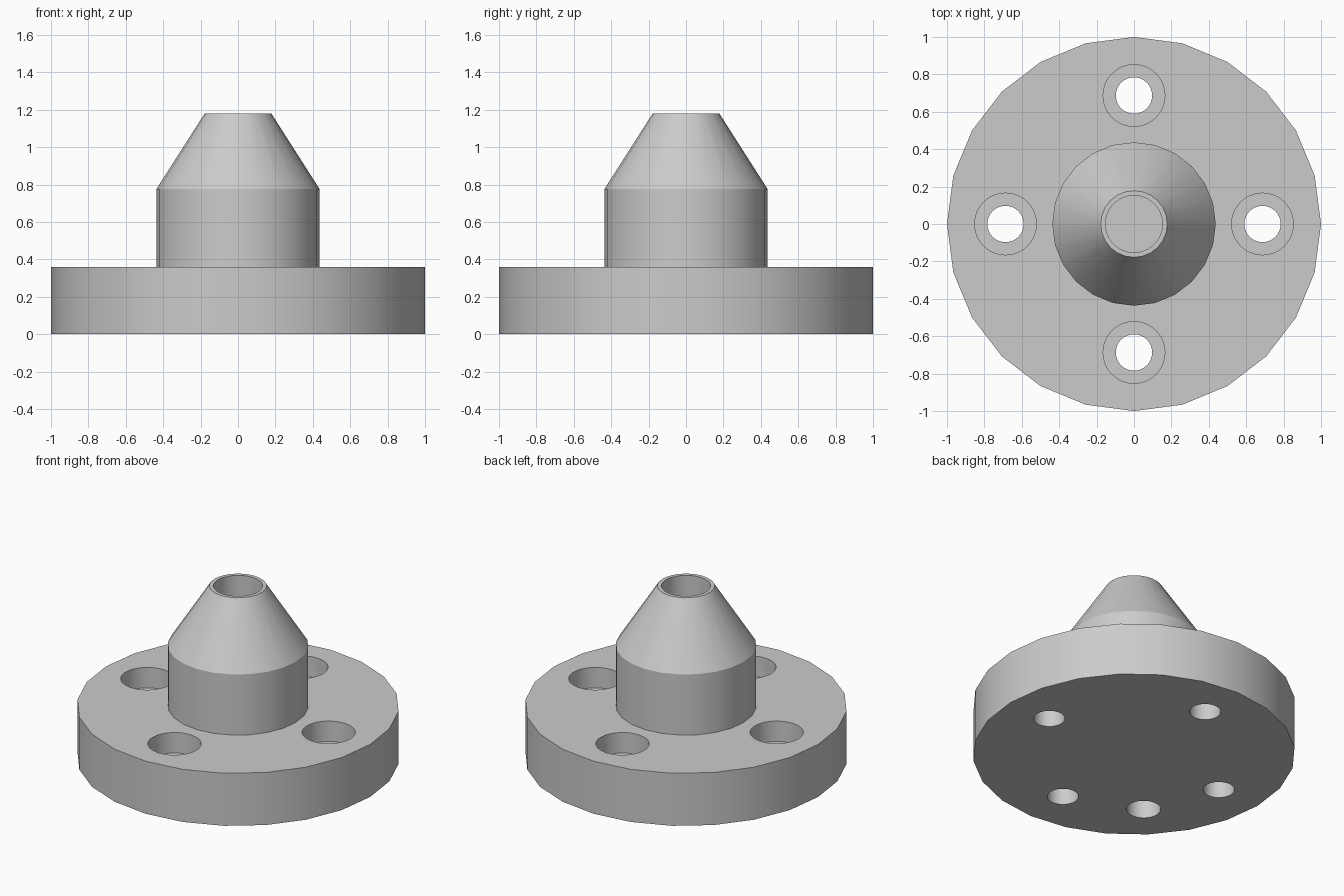
import bpy
import bmesh
from math import cos, sin, pi, radians

cube = bpy.data.objects.get("Cube")
if cube:
    bpy.data.objects.remove(cube, do_unlink=True)

# Material
grey = bpy.data.materials.new("plain grey")
grey.use_nodes = True
colour = (0.6, 0.6, 0.6, 1)
grey.diffuse_color = colour
grey.node_tree.nodes["Principled BSDF"].inputs["Base Color"].default_value = colour


def lathe(name, profile, sides, centre=(0, 0), cap_start=True):
    """Spin (radius, height) points about z and cap the ends."""
    bm = bmesh.new()
    rings = []
    for r, z in profile:
        angles = [2 * pi * i / sides for i in range(sides)]
        rings.append([bm.verts.new((centre[0] + r * cos(a), centre[1] + r * sin(a), z))
                      for a in angles])
    for low, high in zip(rings, rings[1:]):
        for i in range(sides):
            j = (i + 1) % sides
            bm.faces.new((low[i], low[j], high[j], high[i]))
    if cap_start:
        bm.faces.new(rings[0][::-1])
    bm.faces.new(rings[-1])
    mesh = bpy.data.meshes.new(name)
    bm.to_mesh(mesh)
    bm.free()
    mesh.materials.append(grey)
    obj = bpy.data.objects.new(name, mesh)
    bpy.context.collection.objects.link(obj)
    return obj


def select_only(obj):
    bpy.ops.object.select_all(action='DESELECT')
    obj.select_set(True)
    bpy.context.view_layer.objects.active = obj


def cut(target, cutter):
    mod = target.modifiers.new("hole", 'BOOLEAN')
    mod.operation = 'DIFFERENCE'
    mod.solver = 'EXACT'
    mod.object = cutter
    select_only(target)
    bpy.ops.object.modifier_apply(modifier=mod.name)
    bpy.data.objects.remove(cutter, do_unlink=True)


def polar(degrees):
    return bolt_circle * cos(radians(degrees)), bolt_circle * sin(radians(degrees))


flange_top = 0.36
bolt_circle = 0.687

# Flange with four counterbored bolt holes
flange = lathe("flange", [(1, 0), (1, flange_top)], 24)
bolt_profile = [(0.097, -0.1), (0.097, 0.22), (0.165, 0.22), (0.165, 0.5)]
for k in range(4):
    cut(flange, lathe("bolt_hole_cutter", bolt_profile, 48, polar(90 * k)))

# Blind hole in the underside
cut(flange, lathe("blind_hole_cutter", [(0.106, -0.1), (0.106, 0.2)], 48, polar(225)))

# Hub with tapered nose and blind bore
hub = lathe("hub", [(0.437, flange_top), (0.437, 0.775), (0.178, 1.18),
                    (0.153, 1.18), (0.153, 0.4)], 24, cap_start=False)

for part in (flange, hub):
    select_only(part)
    bpy.ops.object.shade_smooth_by_angle(angle=radians(30))
